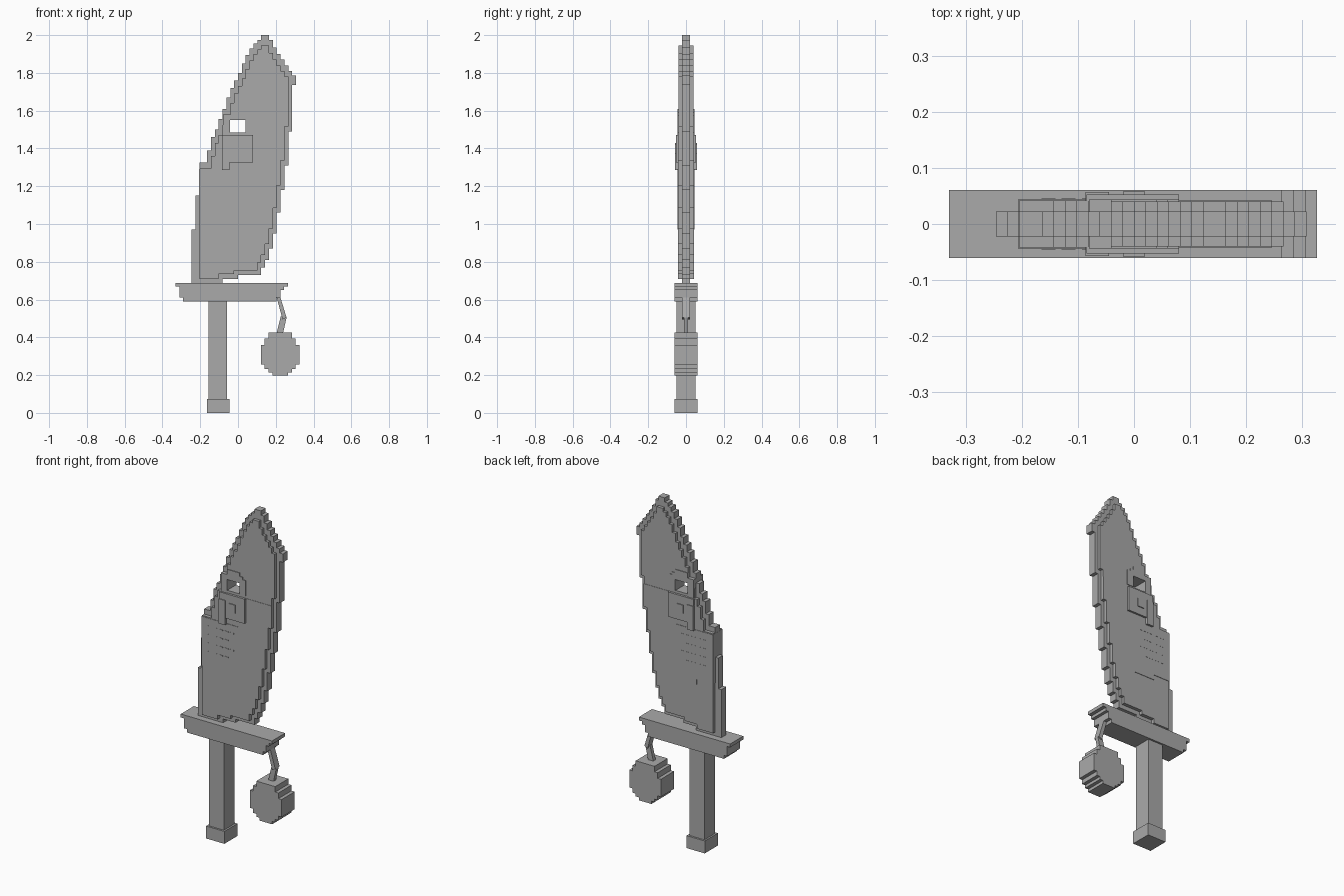
import bpy, bmesh, math
from mathutils import Matrix, Vector

if "Cube" in bpy.data.objects:
    bpy.data.objects.remove(bpy.data.objects["Cube"], do_unlink=True)

GREY = (0.4, 0.4, 0.4, 1)
grey = bpy.data.materials.new("stone_grey")
grey.use_nodes = True
grey.diffuse_color = GREY
grey.node_tree.nodes["Principled BSDF"].inputs["Base Color"].default_value = GREY


def finish(name, bm):
    bmesh.ops.recalc_face_normals(bm, faces=bm.faces)
    mesh = bpy.data.meshes.new(name)
    bm.to_mesh(mesh)
    bm.free()
    mesh.materials.append(grey)
    obj = bpy.data.objects.new(name, mesh)
    bpy.context.collection.objects.link(obj)
    return obj


def slab(name, outline, half):
    """Extrude an x-z outline evenly to both sides of y = 0."""
    bm = bmesh.new()
    face = bm.faces.new([bm.verts.new((x, -half, z)) for x, z in outline])
    new = bmesh.ops.extrude_face_region(bm, geom=[face])["geom"]
    moved = [v for v in new if isinstance(v, bmesh.types.BMVert)]
    bmesh.ops.translate(bm, vec=(0, 2 * half, 0), verts=moved)
    return finish(name, bm)


def box(name, x0, x1, z0, z1, half):
    return slab(name, [(x0, z0), (x1, z0), (x1, z1), (x0, z1)], half)


def tidy(points):
    """Drop repeated and collinear points of a closed right-angled outline."""
    pts = [p for i, p in enumerate(points) if p != points[i - 1]]
    n = len(pts)
    return [p for i, p in enumerate(pts)
            if not any(pts[i - 1][k] == p[k] == pts[(i + 1) % n][k] for k in (0, 1))]


def stepped(xs, low, high):
    """Blocky outline from columns with a bottom and a top height."""
    under, over = [], []
    for i in range(len(low)):
        under += [(xs[i], low[i]), (xs[i + 1], low[i])]
        over += [(xs[i], high[i]), (xs[i + 1], high[i])]
    return tidy(under + over[::-1])


# Blade: thin stepped rim, thicker core, slightly thicker lower core
STEP = 0.0205
top = [0.97, 1.15, 1.325, 1.325, 1.39, 1.46, 1.5, 1.555, 1.61, 1.67, 1.72, 1.76, 1.8,
       1.85, 1.895, 1.93, 1.955, 1.975, 2, 2, 1.975, 1.935, 1.9, 1.87, 1.84, 1.81, 1.785]
bottom = [0.685] * 8 + [0.71] * 4 + [0.73] * 6 + [
    0.77, 0.81, 0.87, 0.95, 1.06, 1.18, 1.31, 1.49, 1.735]
xs = [round(-0.246 + STEP * i, 4) for i in range(len(top) + 1)]
rim = slab("blade_rim", stepped(xs, bottom, top), 0.022)

inner = range(2, len(top) - 2)
core_top = [min(top[max(i - 1, 2):i + 2]) - 0.03 for i in inner]
core_low = [bottom[i + 1] + 0.025 for i in inner]
core_xs = xs[2:-2] + [xs[-2]]
core = slab("blade_core", stepped(core_xs, core_low, core_top), 0.04)
SEAM = 1.47
count = sum(z < SEAM - 0.01 for z in core_low)
slab("blade_lower_core", stepped(core_xs, core_low[:count],
     [min(z, SEAM) for z in core_top[:count]]), 0.042)

# Opening through the blade inside the shackle
cutter = box("opening_cutter", -0.042, 0.04, 1.485, 1.55, 0.2)
cutter.hide_render = True
cutter.hide_viewport = True
cutter.display_type = "WIRE"
for part in (rim, core):
    cut = part.modifiers.new("opening", "BOOLEAN")
    cut.operation = "DIFFERENCE"
    cut.solver = "EXACT"
    cut.object = cutter

# Raised panel with rows of small dashes
slab("blade_panel", [(-0.206, 1.0), (-0.1, 1.0), (-0.1, 0.97), (0.03, 0.97),
                     (0.03, 1.29), (-0.206, 1.29)], 0.0445)
for row in range(4):
    for k in range(5 - row % 2):
        x = -0.165 + 0.036 * k
        z = 1.24 - 0.05 * row
        box("panel_dash", x, x + 0.025, z, z + 0.006, 0.0455)

# Padlock with tab, keyhole and shackle
box("padlock_body", -0.085, 0.08, 1.325, 1.47, 0.053)
box("padlock_tab", -0.086, -0.045, 1.285, 1.43, 0.057)
box("padlock_keyhole", -0.02, 0.02, 1.37, 1.42, 0.058)
slab("padlock_shackle", [
    (-0.08, 1.47), (-0.042, 1.47), (-0.042, 1.55), (0.04, 1.55), (0.04, 1.485),
    (0.08, 1.485), (0.08, 1.575), (0.06, 1.575), (0.06, 1.59), (0.04, 1.59),
    (0.04, 1.61), (-0.04, 1.61), (-0.04, 1.58), (-0.08, 1.58)], 0.044)

# Crossguard, stepped narrower towards the bottom
slab("crossguard", [
    (-0.29, 0.59), (0.205, 0.59), (0.205, 0.61), (0.225, 0.61), (0.225, 0.65),
    (0.243, 0.65), (0.243, 0.668), (0.264, 0.668), (0.264, 0.688), (-0.33, 0.688),
    (-0.33, 0.668), (-0.31, 0.668), (-0.31, 0.61), (-0.29, 0.61)], 0.061)

# Grip and pommel
box("grip", -0.155, -0.057, 0.07, 0.592, 0.05)
box("pommel", -0.165, -0.046, 0, 0.073, 0.061)

# Hanging cord and stepped round charm
slab("upper_cord", [(0.205, 0.61), (0.225, 0.61), (0.257, 0.505), (0.236, 0.495)], 0.02)
slab("lower_cord", [(0.204, 0.42), (0.238, 0.42), (0.257, 0.505), (0.226, 0.51)], 0.011)
CENTRE = 0.2235
levels = [0.198, 0.215, 0.232, 0.257, 0.36, 0.393, 0.425]
widths = [0.041, 0.0615, 0.082, 0.103, 0.082, 0.0615]
right = []
for i, w in enumerate(widths):
    right += [(w, levels[i]), (w, levels[i + 1])]
slab("charm", [(CENTRE + w, z) for w, z in right]
     + [(CENTRE - w, z) for w, z in reversed(right)], 0.061)
